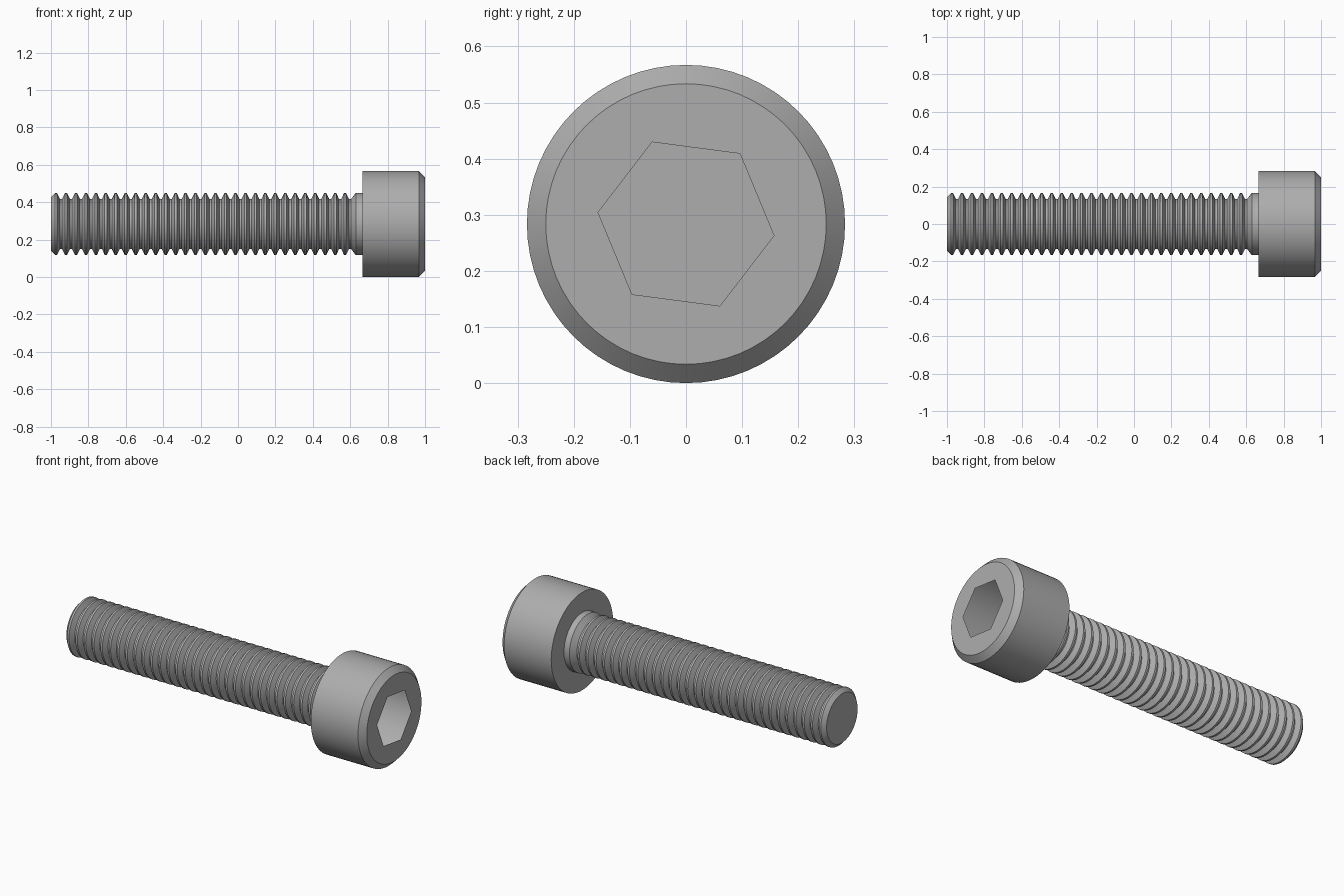
import bpy
import math
from mathutils import Matrix

CENTRE_Z = 0.2835
PITCH = 0.0533

if "Cube" in bpy.data.objects:
    bpy.data.objects.remove(bpy.data.objects["Cube"], do_unlink=True)

steel = bpy.data.materials.new("grey steel")
steel.use_nodes = True
steel.diffuse_color = (0.42, 0.42, 0.42, 1)
steel.node_tree.nodes["Principled BSDF"].inputs["Base Color"].default_value = steel.diffuse_color


def lathe(name, profile, sides, turn=0.0):
    """Revolve (x, radius) points about the long axis, with flat caps or tips."""
    verts, rings, faces = [], [], []
    for x, r in profile:
        count = sides if r > 0 else 1
        rings.append(range(len(verts), len(verts) + count))
        for i in range(count):
            a = turn + math.tau * i / sides
            verts.append((x, r * math.cos(a), r * math.sin(a)))
    for a, b in zip(rings, rings[1:]):
        for i in range(sides):
            j = (i + 1) % sides
            quad = [a[i % len(a)], a[j % len(a)], b[j % len(b)], b[i % len(b)]]
            faces.append(list(dict.fromkeys(quad))[::-1])
    if len(rings[0]) > 1:
        faces.append(list(rings[0])[::-1])
    if len(rings[-1]) > 1:
        faces.append(list(rings[-1]))
    mesh = bpy.data.meshes.new(name)
    mesh.from_pydata(verts, [], faces)
    mesh.transform(Matrix.Translation((0, 0, CENTRE_Z)))
    mesh.materials.append(steel)
    obj = bpy.data.objects.new(name, mesh)
    bpy.context.collection.objects.link(obj)
    return obj


def select(obj):
    bpy.ops.object.select_all(action="DESELECT")
    obj.select_set(True)
    bpy.context.view_layer.objects.active = obj


# Head: cylinder with a chamfered rim
head = lathe("head", [(0.665, 0.2835), (0.967, 0.2835), (1.0, 0.25)], 64)

# Hex socket with a conical drilled bottom
cutters = [
    lathe("socket_hex", [(0.833, 0.158), (1.1, 0.158)], 6, math.radians(-7.5)),
    lathe("socket_cone", [(0.755, 0), (0.833, 0.136), (0.86, 0.136)], 64),
]
for cutter in cutters:
    cutter.hide_render = True
    cut = head.modifiers.new(cutter.name, "BOOLEAN")
    cut.operation = "DIFFERENCE"
    cut.solver = "EXACT"
    cut.object = cutter
    select(head)
    bpy.ops.object.modifier_apply(modifier=cut.name)
for cutter in cutters:
    bpy.data.objects.remove(cutter, do_unlink=True)

# Shank: ring threads with flat crests and roots, then a plain collar
CREST, ROOT = 0.1645, 0.134
profile = [(-1.0, 0.142)]
for k in range(30):
    x = -0.973 + k * PITCH
    profile += [(x - 0.006, CREST), (x + 0.006, CREST),
                (x + 0.021, ROOT), (x + PITCH - 0.021, ROOT)]
profile += [(0.63, 0.1667), (0.67, 0.1667)]
shank = lathe("threaded_shank", profile, 48)

for obj in (head, shank):
    select(obj)
    bpy.ops.object.shade_smooth_by_angle(angle=math.radians(30))
